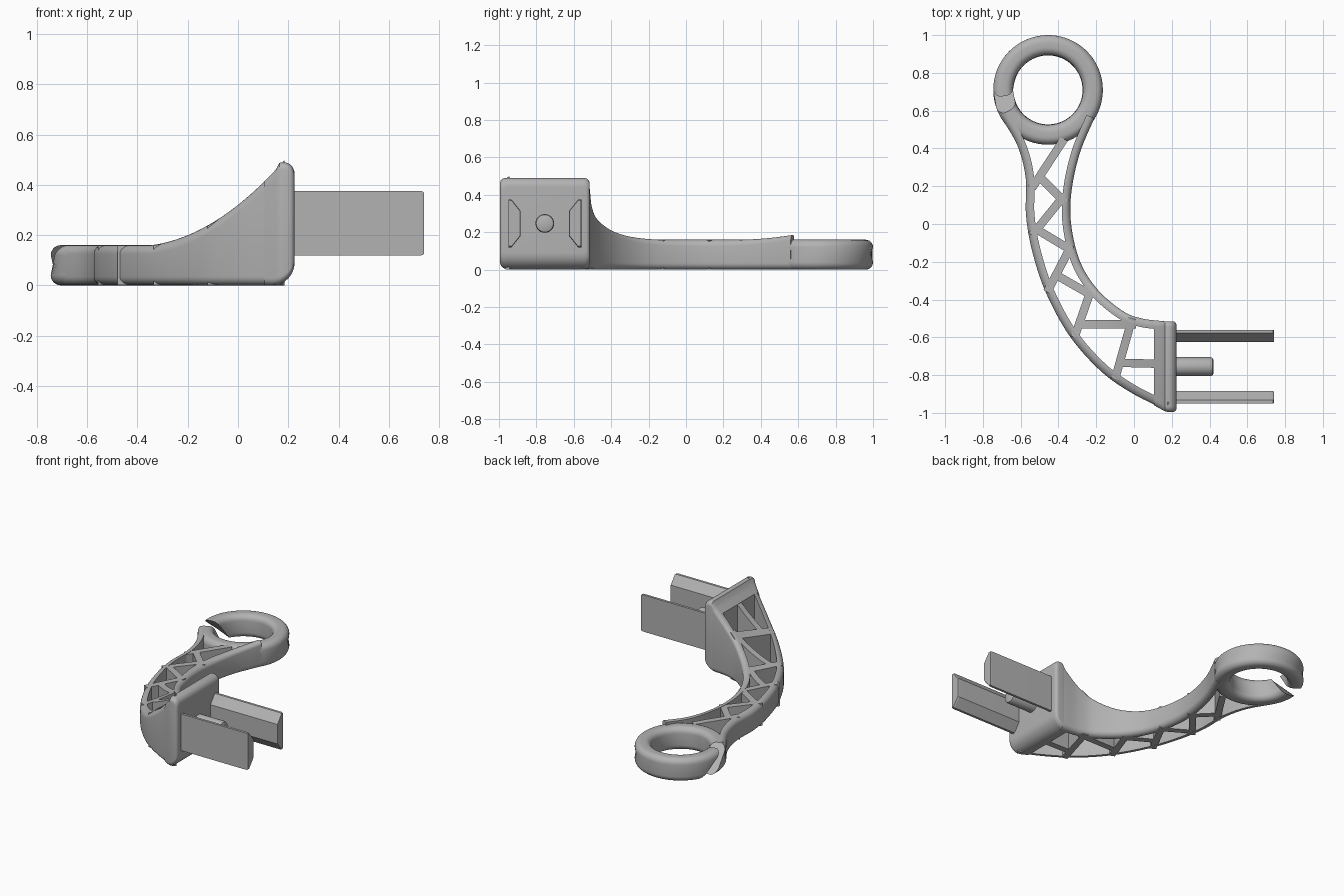
import bpy, bmesh, math
from mathutils import Vector

cube = bpy.data.objects.get("Cube")
if cube:
    bpy.data.objects.remove(cube, do_unlink=True)

grey = bpy.data.materials.new("grey_plastic")
grey.use_nodes = True
GREY = (0.45, 0.45, 0.45, 1)
grey.diffuse_color = GREY
grey.node_tree.nodes["Principled BSDF"].inputs["Base Color"].default_value = GREY


def loft(name, sections):
    """Skin a row of equal closed sections and cap both ends."""
    bm = bmesh.new()
    rows = [[bm.verts.new(p) for p in s] for s in sections]
    n = len(rows[0])
    for a, b in zip(rows, rows[1:]):
        for i in range(n):
            j = (i + 1) % n
            bm.faces.new((a[i], a[j], b[j], b[i]))
    bm.faces.new(rows[0])
    bm.faces.new(rows[-1])
    bmesh.ops.recalc_face_normals(bm, faces=bm.faces)
    me = bpy.data.meshes.new(name)
    bm.to_mesh(me)
    bm.free()
    me.shade_smooth()
    me.set_sharp_from_angle(angle=math.radians(35))
    me.materials.append(grey)
    ob = bpy.data.objects.new(name, me)
    bpy.context.collection.objects.link(ob)
    return ob


def rounded_rect(u0, u1, v0, v1, r, steps=6):
    pts = []
    corners = ((u1 - r, v1 - r), (u0 + r, v1 - r), (u0 + r, v0 + r), (u1 - r, v0 + r))
    for q, (cu, cv) in enumerate(corners):
        for k in range(steps + 1):
            a = math.pi / 2 * (q + k / steps)
            pts.append((cu + r * math.cos(a), cv + r * math.sin(a)))
    return pts


def spline(pts, steps=8):
    """Smooth path through the given points."""
    p = [Vector(q) for q in pts]
    p = [2 * p[0] - p[1]] + p + [2 * p[-1] - p[-2]]
    out = []
    for a, b, c, d in zip(p, p[1:], p[2:], p[3:]):
        for k in range(steps):
            t = k / steps
            out.append(0.5 * (2 * b + (c - a) * t + (2 * a - 5 * b + 4 * c - d) * t * t
                              + (3 * b - a - 3 * c + d) * t ** 3))
    return out + [p[-2]]


H = 0.16


def top(x):
    """Height of the arm, sweeping up towards the mounting plate."""
    d = max(0, x + 0.34)
    return H + 0.149 * d + 0.945 * d * d


# Side walls of the arm, rounded on the outside only
def wall(name, path, side, t=0.045, r=0.035):
    pts = spline(path)
    arc = [(r - r * math.sin(k * math.pi / 12), r - r * math.cos(k * math.pi / 12))
           for k in range(7)]
    sections = []
    for i, p in enumerate(pts):
        d = (pts[min(i + 1, len(pts) - 1)] - pts[max(i - 1, 0)]).normalized()
        n = Vector((-d.y, d.x)) * side

        def at(u, drop, upper):
            q = p + n * u
            return (q.x, q.y, top(q.x) - drop if upper else drop)
        sections.append([at(t, 0, False), at(t, 0, True)]
                        + [at(u, v, True) for u, v in arc]
                        + [at(u, v, False) for u, v in reversed(arc)])
    loft(name, sections)


wall("outer_wall", [(-0.70, 0.56), (-0.615, 0.41), (-0.573, 0.24), (-0.572, 0.05), (-0.54, -0.14),
                    (-0.468, -0.36), (-0.343, -0.59), (-0.18, -0.775), (-0.02, -0.89),
                    (0.165, -0.985)], 1)
wall("inner_wall", [(-0.21, 0.56), (-0.285, 0.38), (-0.33, 0.18), (-0.333, 0), (-0.285, -0.2),
                    (-0.19, -0.35), (-0.06, -0.46), (0.04, -0.5), (0.16, -0.515)], -1)

# Zigzag struts between the walls
struts = [((-0.54, 0.19), (-0.37, 0.45)), ((-0.50, 0.25), (-0.36, 0.11)),
          ((-0.37, 0.15), (-0.54, -0.06)), ((-0.53, -0.02), (-0.33, -0.14)),
          ((-0.34, -0.13), (-0.46, -0.36)), ((-0.43, -0.26), (-0.22, -0.38)),
          ((-0.235, -0.37), (-0.315, -0.60)), ((-0.28, -0.53), (0.01, -0.53)),
          ((-0.01, -0.50), (-0.10, -0.82)), ((-0.07, -0.735), (0.13, -0.74))]
for a, b in struts:
    a, b = Vector(a), Vector(b)
    d = (b - a).normalized()
    n = Vector((-d.y, d.x)) * 0.022
    sections = []
    for k in range(7):
        c = a.lerp(b, k / 6)
        l, r = c + n, c - n
        sections.append([(l.x, l.y, 0.001), (r.x, r.y, 0.001),
                         (r.x, r.y, top(r.x) - 0.002), (l.x, l.y, top(l.x) - 0.002)])
    loft("strut", sections)

# Open ring with a slanted split
sections = []
for k in range(97):
    sec = []
    for rad, z in rounded_rect(0.185, 0.29, 0, H, 0.04):
        f = z / H
        start, end = 172 + 36 * f, 510 + 38 * f
        a = math.radians(start + (end - start) * k / 96)
        sec.append((-0.455 + rad * math.cos(a), 0.71 + rad * math.sin(a), z))
    sections.append(sec)
loft("split_ring", sections)

# Mounting plate with a rounded heel and crest
sections = []
R, C, E = 0.09, 0.045, 0.02
xs = [0.105, 0.135, 0.15, 0.165, 0.18, 0.19, 0.2, 0.207, 0.213, 0.218, 0.222, 0.2245, 0.225]
for x in xs:
    zb = R - math.sqrt(max(0, R * R - max(0, x - 0.135) ** 2))
    zt = 0.445 + math.sqrt(max(0, C * C - (x - 0.18) ** 2)) if x > 0.155 else top(x)
    e = E - math.sqrt(max(0, E * E - max(0, x - 0.205) ** 2))
    y0 = -0.995 + max(0, 0.17 - x) * 0.55 + e
    sections.append([(x, y, z) for y, z in rounded_rect(y0, -0.515 - e, zb, zt, 0.03)])
loft("mounting_plate", sections)

# Pair of chamfered prongs and the locating peg
MID = -0.755
prong = [(0.195, -0.128), (0.178, -0.128), (0.13, -0.068),
         (0.13, 0.068), (0.178, 0.128), (0.195, 0.128)]
ends = ((0.2, 1), (0.725, 1), (0.736, 0.985), (0.74, 0.95))
for side, name in ((1, "back_prong"), (-1, "front_prong")):
    loft(name, [[(x, MID + side * (0.1625 + (u - 0.1625) * s), 0.247 + v * s) for u, v in prong]
                for x, s in ends])
peg = []
for x, r in ((0.2, 0.05), (0.405, 0.05), (0.416, 0.046), (0.42, 0.038)):
    peg.append([(x, MID + r * math.cos(k * math.pi / 16), 0.247 + r * math.sin(k * math.pi / 16))
                for k in range(32)])
loft("locating_peg", peg)
